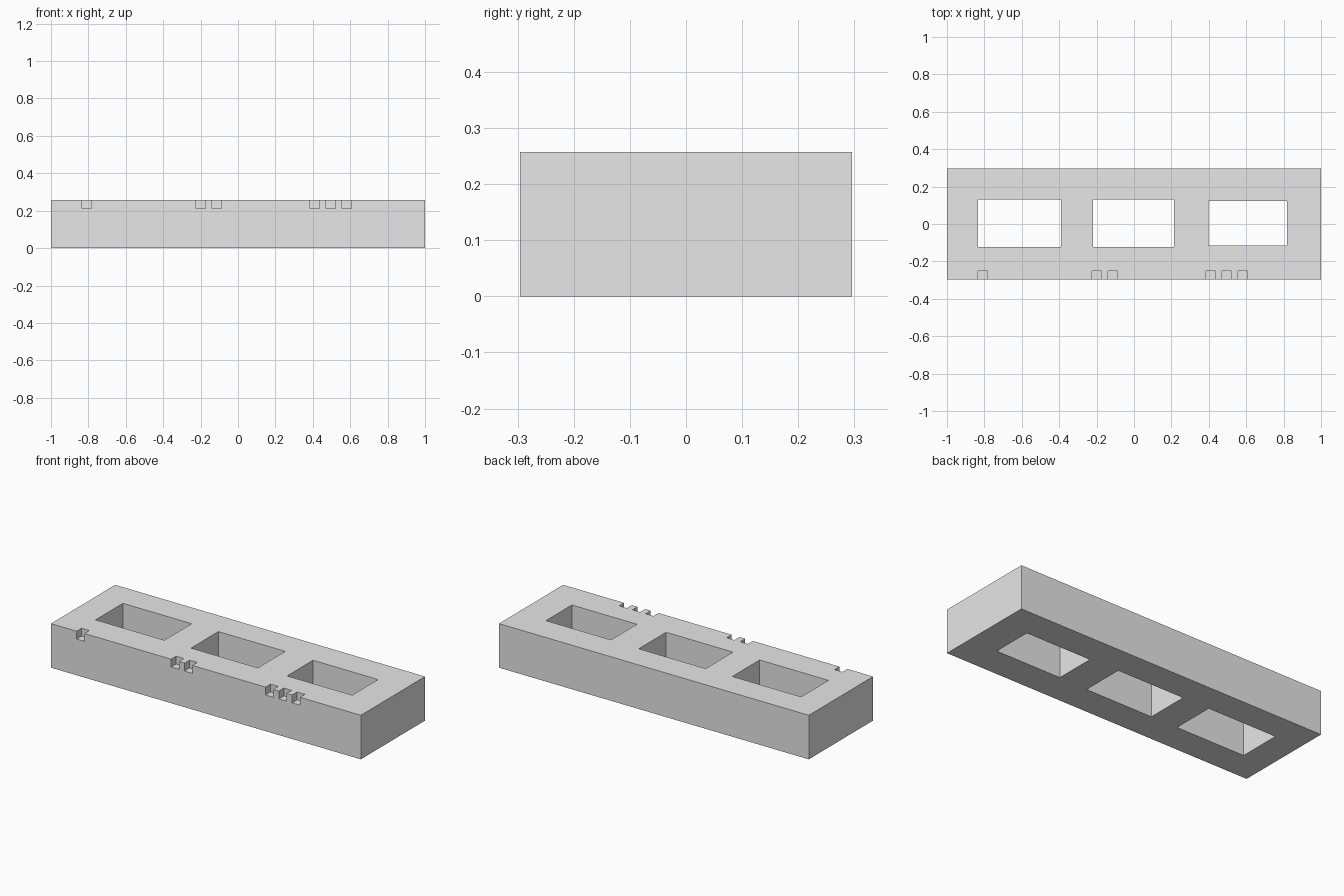
import bpy
import bmesh
from mathutils import Matrix, Vector

cube = bpy.data.objects.get("Cube")
if cube:
    bpy.data.objects.remove(cube, do_unlink=True)

HALF_Y, HEIGHT = 0.296, 0.257

# Single plain grey
grey = bpy.data.materials.new("plain_grey")
grey.use_nodes = True
grey.diffuse_color = (0.8, 0.8, 0.8, 1)
grey.node_tree.nodes["Principled BSDF"].inputs["Base Color"].default_value = (0.8, 0.8, 0.8, 1)


def add_box(bm, low, high):
    low, high = Vector(low), Vector(high)
    matrix = Matrix.Translation((low + high) / 2) @ Matrix.Diagonal((*(high - low), 1))
    bmesh.ops.create_cube(bm, size=1, matrix=matrix)


def make_object(name, boxes):
    bm = bmesh.new()
    for low, high in boxes:
        add_box(bm, low, high)
    mesh = bpy.data.meshes.new(name)
    bm.to_mesh(mesh)
    bm.free()
    mesh.materials.append(grey)
    obj = bpy.data.objects.new(name, mesh)
    bpy.context.collection.objects.link(obj)
    return obj


# Solid block
block = make_object("holder_block", [((-1, -HALF_Y, 0), (1, HALF_Y, HEIGHT))])

# Three through pockets, slightly smaller towards the left end
pockets = [(-0.834, -0.39, -0.122, 0.13),
           (-0.218, 0.214, -0.122, 0.13),
           (0.398, 0.818, -0.116, 0.123)]
cuts = [((x0, y0, -0.1), (x1, y1, HEIGHT + 0.1)) for x0, x1, y0, y1 in pockets]

# One, two and three counting notches on the front top edge
for count, start in enumerate((-0.834, -0.224, 0.385), start=1):
    for i in range(count):
        x = start + i * 0.086
        cuts.append(((x, -HALF_Y - 0.1, 0.211), (x + 0.05, -0.25, HEIGHT + 0.1)))

cutter = make_object("pocket_and_notch_cutter", cuts)
cutter.hide_render = True
cutter.hide_set(True)

# Cut the block and bake the result
boolean = block.modifiers.new("cut_pockets_and_notches", 'BOOLEAN')
boolean.operation = 'DIFFERENCE'
boolean.solver = 'EXACT'
boolean.object = cutter
bpy.context.view_layer.update()
evaluated = block.evaluated_get(bpy.context.evaluated_depsgraph_get())
baked = bpy.data.meshes.new_from_object(evaluated)
block.modifiers.clear()
block.data = baked
bpy.data.objects.remove(cutter, do_unlink=True)
